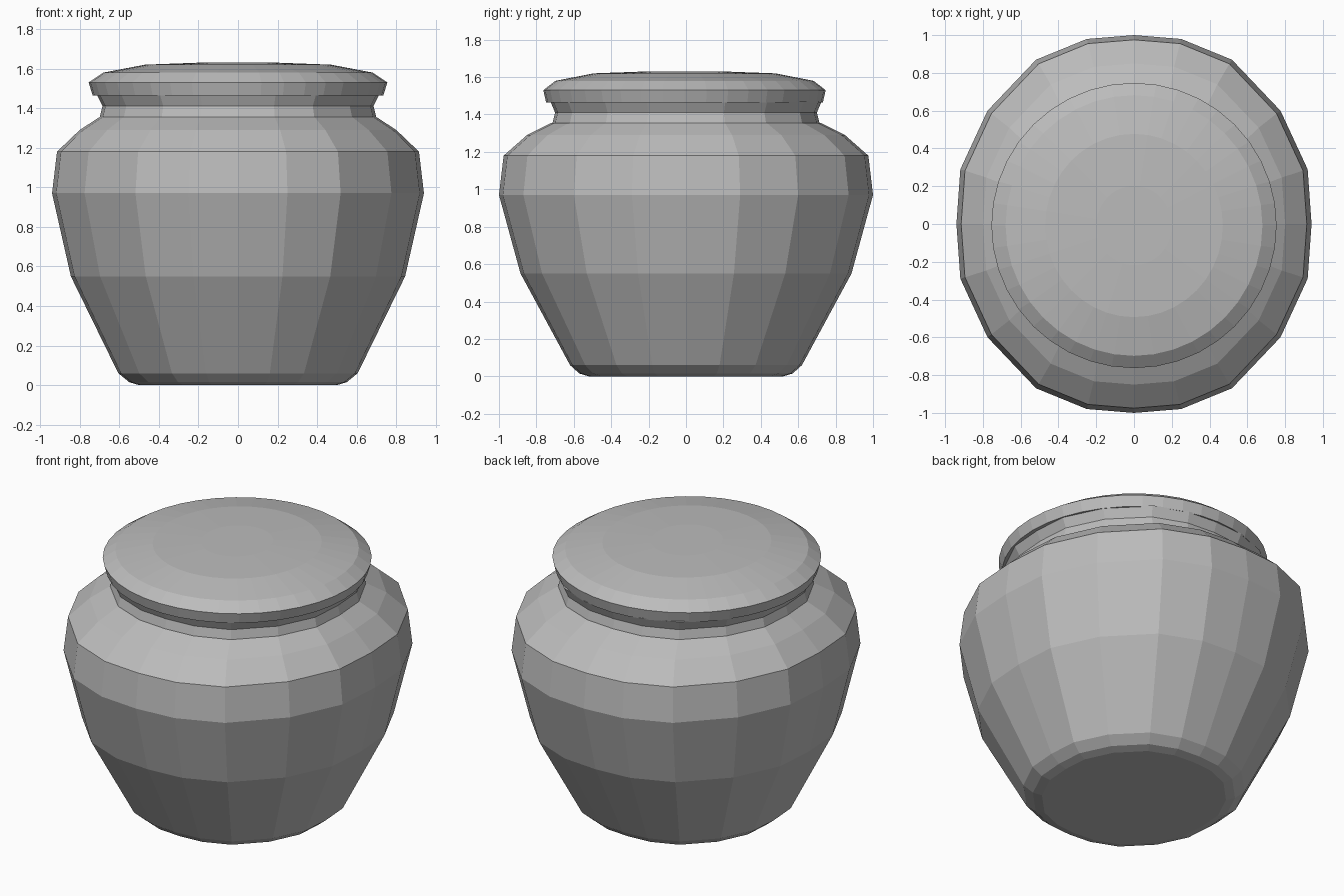
import bpy, bmesh
from math import sin, cos, pi, radians

cube = bpy.data.objects.get("Cube")
if cube:
    bpy.data.objects.remove(cube, do_unlink=True)

clay = bpy.data.materials.new("grey clay")
clay.use_nodes = True
GREY = (0.5, 0.5, 0.5, 1)
clay.diffuse_color = GREY
clay.node_tree.nodes["Principled BSDF"].inputs["Base Color"].default_value = GREY


def lathe(name, profile, outline, y_offset=0):
    """Stack scaled copies of an outline; profile rows are (x radius, y radius, z)."""
    bm = bmesh.new()
    rings = [[bm.verts.new((x * rx, y * ry + y_offset, z)) for x, y in outline]
             for rx, ry, z in profile]
    n = len(outline)
    for low, high in zip(rings, rings[1:]):
        for i in range(n):
            j = (i + 1) % n
            bm.faces.new((low[i], low[j], high[j], high[i]))
    bm.faces.new(rings[0])
    bm.faces.new(rings[-1])
    bmesh.ops.recalc_face_normals(bm, faces=bm.faces)
    mesh = bpy.data.meshes.new(name)
    bm.to_mesh(mesh)
    bm.free()
    mesh.materials.append(clay)
    obj = bpy.data.objects.new(name, mesh)
    bpy.context.collection.objects.link(obj)
    return obj


# Slightly squared twenty-sided outline, one quadrant mirrored around
quadrant = [(0, 1), (15.2, 1.015), (32.4, 1.03), (54, 1.02), (73.5, 1.02), (90, 1)]
quarter = [(r * sin(radians(a)), r * cos(radians(a))) for a, r in quadrant]
half = quarter + [(x, -y) for x, y in quarter[-2::-1]]
body_outline = half + [(-x, y) for x, y in half[-2:0:-1]]
round_outline = [(cos(i * pi / 20), sin(i * pi / 20)) for i in range(40)]

# Jar body with its chamfered foot and sloping shoulder
lathe("jar_body", [
    (0.50, 0.52, 0), (0.55, 0.57, 0.015), (0.605, 0.62, 0.06),
    (0.845, 0.885, 0.55), (0.94, 1.0, 0.97), (0.915, 0.975, 1.18),
    (0.80, 0.85, 1.29), (0.70, 0.72, 1.355),
], body_outline)

# Waisted neck
lathe("jar_neck", [
    (0.70, 0.715, 1.35), (0.685, 0.70, 1.41), (0.715, 0.725, 1.47),
], body_outline)

# Shallow domed lid
lathe("lid", [
    (0.735, 0.74, 1.465), (0.755, 0.755, 1.53), (0.68, 0.69, 1.58),
    (0.47, 0.485, 1.62), (0.20, 0.21, 1.63),
], round_outline, -0.008)
